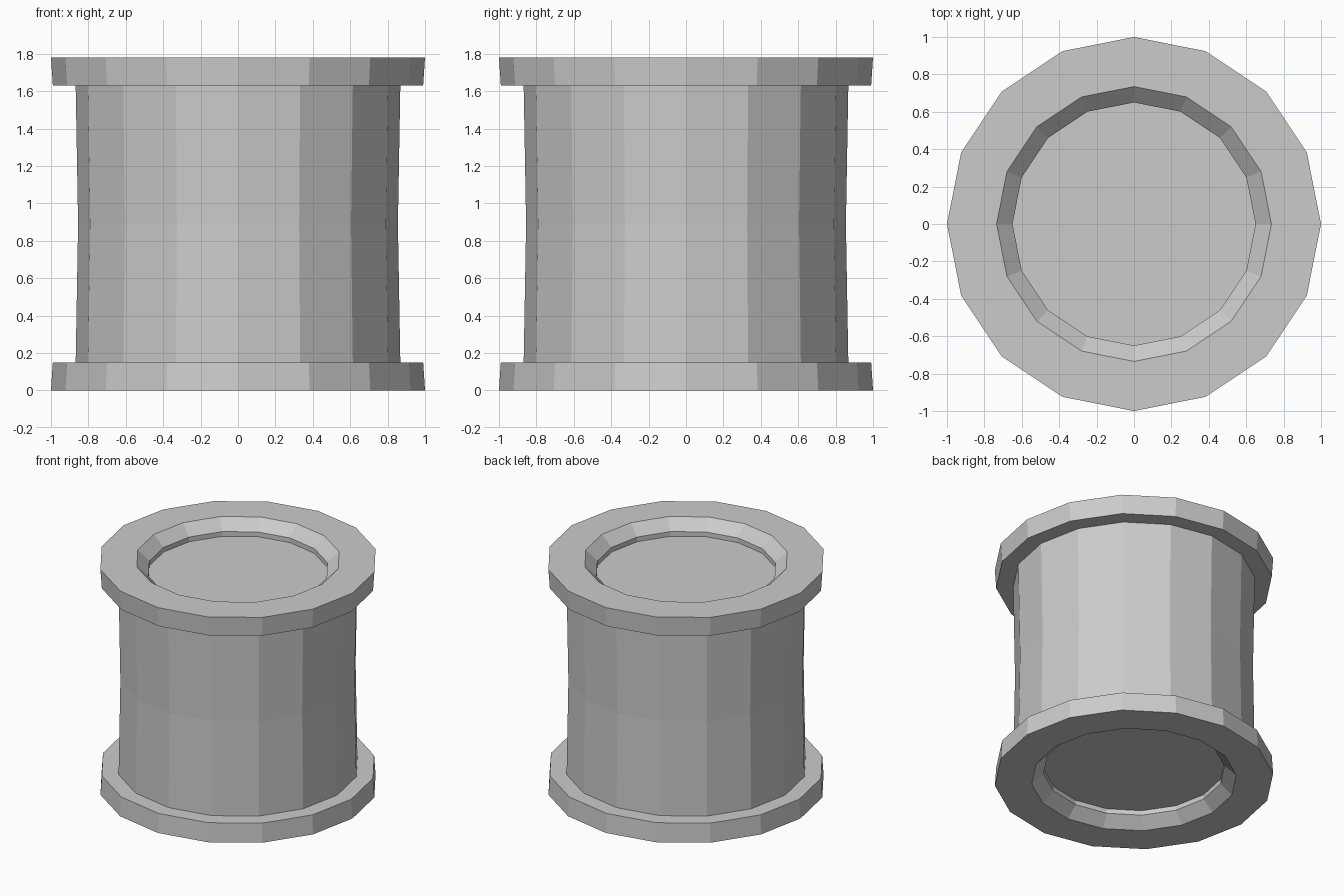
import bpy
import math

if "Cube" in bpy.data.objects:
    bpy.data.objects.remove(bpy.data.objects["Cube"])

SIDES = 16
HEIGHT = 1.78


def lathe(name, profile, cap_first=False, cap_last=False):
    """Spin an (r, z) profile, listed bottom to top along the outside."""
    verts = [(r * math.cos(2 * math.pi * i / SIDES),
              r * math.sin(2 * math.pi * i / SIDES), z)
             for r, z in profile for i in range(SIDES)]
    faces = []
    for row in range(len(profile) - 1):
        a, b = row * SIDES, (row + 1) * SIDES
        for i in range(SIDES):
            k = (i + 1) % SIDES
            faces.append((a + i, a + k, b + k, b + i))
    if cap_first:
        faces.append(tuple(reversed(range(SIDES))))
    if cap_last:
        faces.append(tuple(range(len(verts) - SIDES, len(verts))))
    mesh = bpy.data.meshes.new(name)
    mesh.from_pydata(verts, [], faces)
    obj = bpy.data.objects.new(name, mesh)
    bpy.context.collection.objects.link(obj)
    return obj


# Flange: recessed floor, bevelled lip, outer rim, inner ledge
flange = [(0.65, 0.117), (0.65, 0.08), (0.735, 0.0),
          (1.0, 0.0), (0.99, 0.15), (0.868, 0.15)]
lathe("bottom_flange", flange, cap_first=True)
lathe("top_flange", [(r, HEIGHT - z) for r, z in reversed(flange)], cap_last=True)

# Body: slightly waisted drum between the flanges
lathe("drum_body", [(0.868, 0.15), (0.855, HEIGHT / 2), (0.868, HEIGHT - 0.15)])
